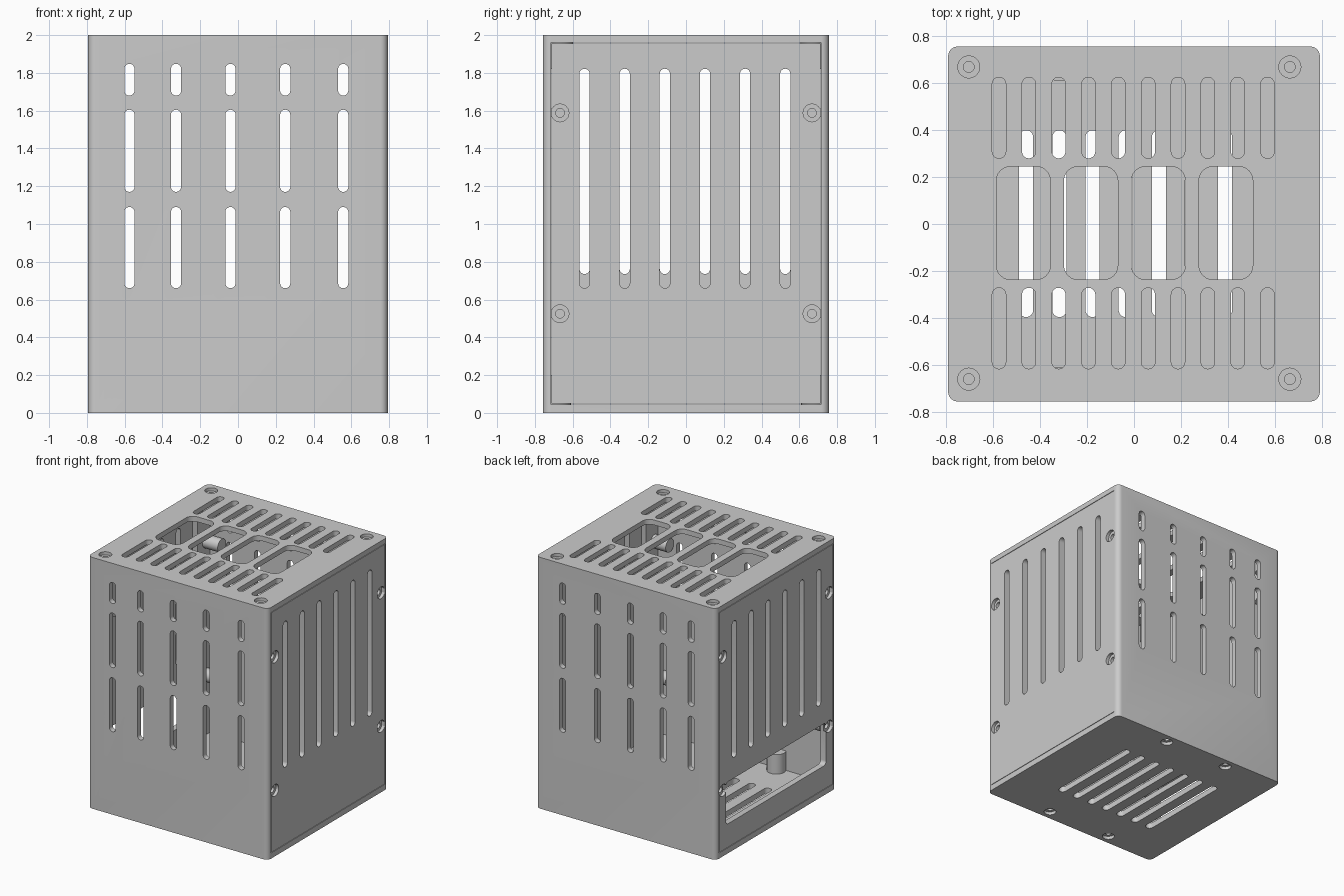
import bpy, bmesh, math

cube = bpy.data.objects.get("Cube")
if cube:
    bpy.data.objects.remove(cube, do_unlink=True)

grey = bpy.data.materials.new("plain_grey")
grey.use_nodes = True
COLOUR = (0.6, 0.6, 0.6, 1)
grey.diffuse_color = COLOUR
grey.node_tree.nodes["Principled BSDF"].inputs["Base Color"].default_value = COLOUR

HX, HY, TOP = 0.793, 0.757, 2.0              # outer half sizes and height
IY, IZ0, IZ1 = 0.715, 0.045, 1.96            # inner opening
PANEL_IN = 0.745                             # inner face of side panels


def prism(bm, axis, u0, u1, v0, v1, a, b, r=0.0, seg=6):
    """Rounded rectangle in the plane across the axis, extruded from a to b."""
    pts = []
    corners = [(u1, v1, -1, -1), (u0, v1, 1, -1), (u0, v0, 1, 1), (u1, v0, -1, 1)]
    for k, (u, v, su, sv) in enumerate(corners):
        if r == 0:
            pts.append((u, v))
            continue
        for i in range(seg + 1):
            t = (k + i / seg) * math.pi / 2
            p = (u + su * r + r * math.cos(t), v + sv * r + r * math.sin(t))
            if not pts or math.dist(p, pts[-1]) > 1e-5:
                pts.append(p)
    if math.dist(pts[0], pts[-1]) < 1e-5:
        pts.pop()
    place = {"x": lambda u, v, w: (w, u, v),
             "y": lambda u, v, w: (u, w, v),
             "z": lambda u, v, w: (u, v, w)}[axis]
    low = [bm.verts.new(place(u, v, a)) for u, v in pts]
    high = [bm.verts.new(place(u, v, b)) for u, v in pts]
    bm.faces.new(low)
    bm.faces.new(high)
    n = len(pts)
    for i in range(n):
        j = (i + 1) % n
        bm.faces.new((low[i], low[j], high[j], high[i]))


def slot(bm, axis, u, v0, v1, a, b, w=0.054):
    prism(bm, axis, u - w / 2, u + w / 2, v0, v1, a, b, w / 2 - 1e-4)


def disc(bm, axis, u, v, r, a, b):
    prism(bm, axis, u - r, u + r, v - r, v + r, a, b, r)


def finish(bm, name):
    bmesh.ops.recalc_face_normals(bm, faces=bm.faces)
    mesh = bpy.data.meshes.new(name)
    bm.to_mesh(mesh)
    bm.free()
    mesh.materials.append(grey)
    obj = bpy.data.objects.new(name, mesh)
    bpy.context.collection.objects.link(obj)
    return obj


def select(obj):
    bpy.ops.object.select_all(action="DESELECT")
    obj.select_set(True)
    bpy.context.view_layer.objects.active = obj


def smooth(obj):
    select(obj)
    bpy.ops.object.shade_smooth_by_angle(angle=math.radians(30))


def cut(obj, bm):
    cutter = finish(bm, "cutter")
    cutter.hide_render = True
    mod = obj.modifiers.new("cut", "BOOLEAN")
    mod.operation, mod.solver, mod.object = "DIFFERENCE", "EXACT", cutter
    select(obj)
    bpy.ops.object.modifier_apply(modifier=mod.name)
    bpy.data.objects.remove(cutter, do_unlink=True)


TOP_SCREWS = [(x, y) for x in (-0.705, 0.665) for y in (-0.662, 0.67)]
FLOOR_SCREWS = [(x, y) for x in (-0.32, 0.25) for y in (-0.68, 0.68)]
SIDE_SCREWS = [(y, z) for y in (-0.667, 0.667) for z in (0.525, 1.588)]

# Shell: rounded upright block, hollowed from side to side
bm = bmesh.new()
prism(bm, "z", -HX, HX, -HY, HY, 0, TOP, 0.04)
shell = finish(bm, "case_shell")
bm = bmesh.new()
prism(bm, "x", -IY, IY, IZ0, IZ1, -1, 1)
cut(shell, bm)

# Shell openings: front and back slots, top vents and windows, floor slots
bm = bmesh.new()
for x in (-0.575, -0.328, -0.04, 0.25, 0.557):
    for z0, z1 in ((0.66, 1.09), (1.17, 1.605), (1.68, 1.848)):
        slot(bm, "y", x, z0, z1, -1, 1)
for i in range(10):
    x = -0.576 + i * 0.1273
    slot(bm, "z", x, 0.28, 0.626, 1.9, 2.1, 0.058)
    slot(bm, "z", x, -0.618, -0.272, 1.9, 2.1, 0.058)
for i in range(4):
    x = -0.472 + i * 0.288
    prism(bm, "z", x - 0.115, x + 0.115, -0.237, 0.245, 1.9, 2.1, 0.06)
for i in range(7):
    slot(bm, "z", -0.46 + i * 0.1415, -0.397, 0.4, -0.1, 0.1, 0.06)
for x, y in TOP_SCREWS:
    disc(bm, "z", x, y, 0.047, 1.975, 2.1)
for x, y in FLOOR_SCREWS:
    disc(bm, "z", x, y, 0.045, -0.1, 0.025)
cut(shell, bm)

# Screw bores in the shell
bm = bmesh.new()
for x, y in TOP_SCREWS:
    disc(bm, "z", x, y, 0.023, 1.9, 2.1)
for x, y in FLOOR_SCREWS:
    disc(bm, "z", x, y, 0.022, -0.1, 0.1)
cut(shell, bm)
smooth(shell)

# Side panels, set in the shell with a fine gap all round
GAP = 0.004
for side, name, low in ((1, "left_panel", 0.66), (-1, "right_panel", 0.735)):
    bm = bmesh.new()
    a, b = sorted((side * PANEL_IN, side * HX))
    prism(bm, "x", -IY + GAP, IY - GAP, IZ0 + GAP, IZ1 - GAP, a, b)
    panel = finish(bm, name)
    bm = bmesh.new()
    for i in range(6):
        slot(bm, "x", -0.537 + i * 0.2125, low, 1.822, side * 0.6, side)
    for y, z in SIDE_SCREWS:
        disc(bm, "x", y, z, 0.047, side * 0.768, side)
    cut(panel, bm)
    bm = bmesh.new()
    for y, z in SIDE_SCREWS:
        disc(bm, "x", y, z, 0.023, side * 0.6, side)
    cut(panel, bm)
    if side < 0:
        # Connector opening low in one panel
        bm = bmesh.new()
        prism(bm, "x", -0.63, 0.63, 0.235, 0.57, -0.6, -1, 0.03)
        cut(panel, bm)
    smooth(panel)

# Inner bosses that take the screws
bm = bmesh.new()
for x, y in FLOOR_SCREWS:
    disc(bm, "z", x, y, 0.07, 0.04, 0.2)
smooth(finish(bm, "floor_bosses"))

bm = bmesh.new()
for x, y in TOP_SCREWS:
    disc(bm, "z", x, y, 0.065, 1.82, 1.965)
smooth(finish(bm, "top_bosses"))

bm = bmesh.new()
for y, z in SIDE_SCREWS:
    for side in (-1, 1):
        disc(bm, "x", y, z, 0.052, side * 0.61, side * PANEL_IN)
smooth(finish(bm, "side_bosses"))
